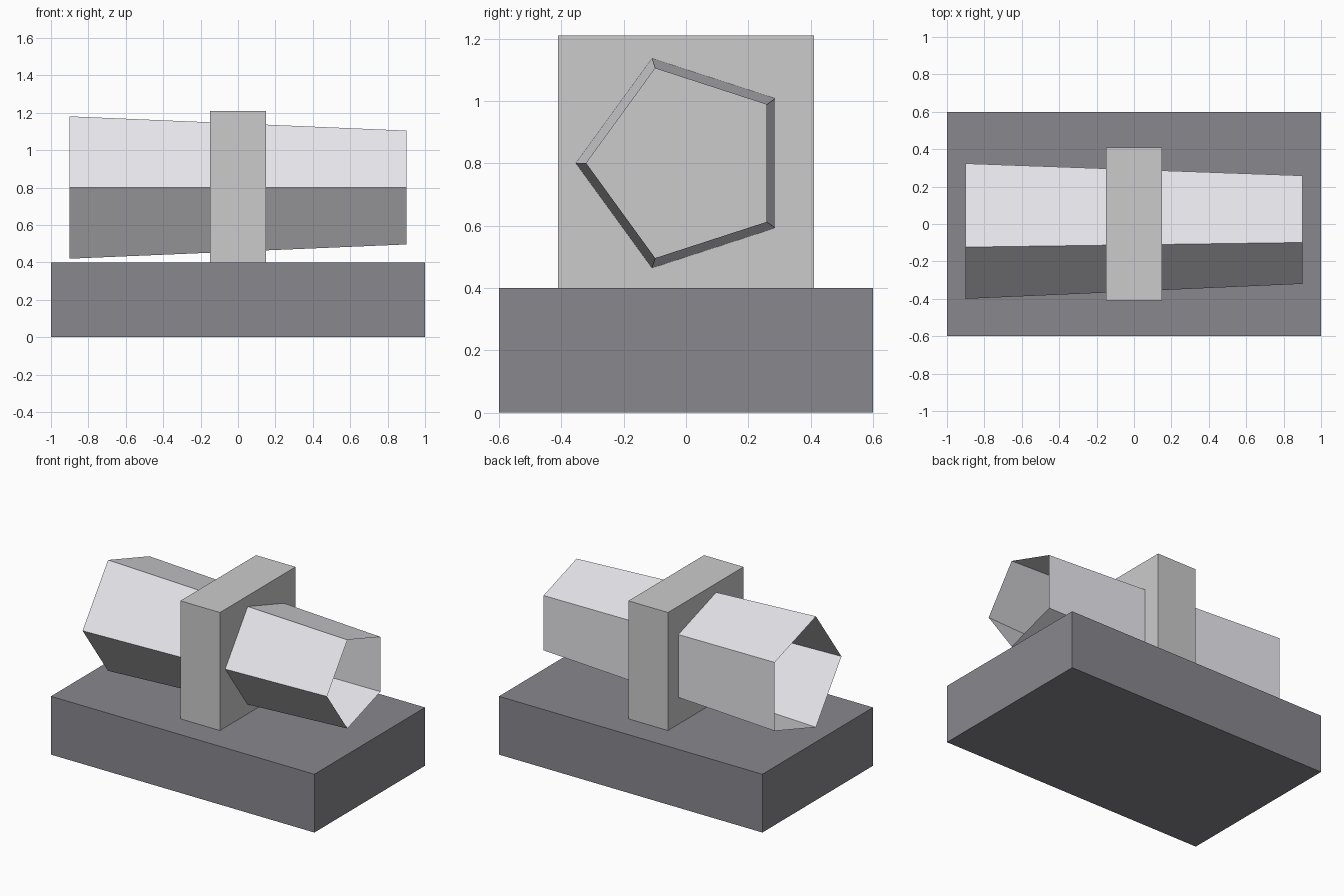
import bpy
import bmesh
from math import cos, sin, pi

if "Cube" in bpy.data.objects:
    bpy.data.objects.remove(bpy.data.objects["Cube"])


def paint(obj, name, color):
    mat = bpy.data.materials.new(name)
    mat.diffuse_color = (*color, 1)
    mat.use_nodes = True
    mat.node_tree.nodes["Principled BSDF"].inputs["Base Color"].default_value = mat.diffuse_color
    obj.data.materials.append(mat)


def box(name, size, center):
    bpy.ops.mesh.primitive_cube_add(size=1, location=center)
    obj = bpy.context.object
    obj.name = name
    obj.scale = size
    bpy.ops.object.transform_apply(location=False, rotation=False, scale=True)
    return obj


def open_tube(name, sides, ends, z):
    """Tapered tube along x with open ends; ends = [(x, radius), ...]."""
    bm = bmesh.new()
    rings = []
    for x, r in ends:
        # First corner points to -y
        angles = [pi + 2 * pi * i / sides for i in range(sides)]
        rings.append([bm.verts.new((x, r * cos(a), r * sin(a))) for a in angles])
    a, b = rings
    for i in range(sides):
        j = (i + 1) % sides
        bm.faces.new((a[i], a[j], b[j], b[i]))
    # Orient every wall outward from the x axis
    bm.normal_update()
    for f in bm.faces:
        c = f.calc_center_median()
        if f.normal.y * c.y + f.normal.z * c.z < 0:
            f.normal_flip()
    mesh = bpy.data.meshes.new(name)
    bm.to_mesh(mesh)
    bm.free()
    obj = bpy.data.objects.new(name, mesh)
    obj.location.z = z
    bpy.context.collection.objects.link(obj)
    return obj


# Base slab
base = box("base", (2, 1.2, 0.4), (0, 0, 0.2))
paint(base, "dark_grey", (0.25, 0.245, 0.27))

# Upright block clamping the middle of the barrel
box("collar_block", (0.3, 0.82, 0.82), (0, 0, 0.8))

# Five-sided tapered barrel, open at both ends
barrel = open_tube("barrel", 5, [(-0.9, 0.4), (0.9, 0.32)], 0.8)
paint(barrel, "light_grey", (0.8, 0.79, 0.83))
